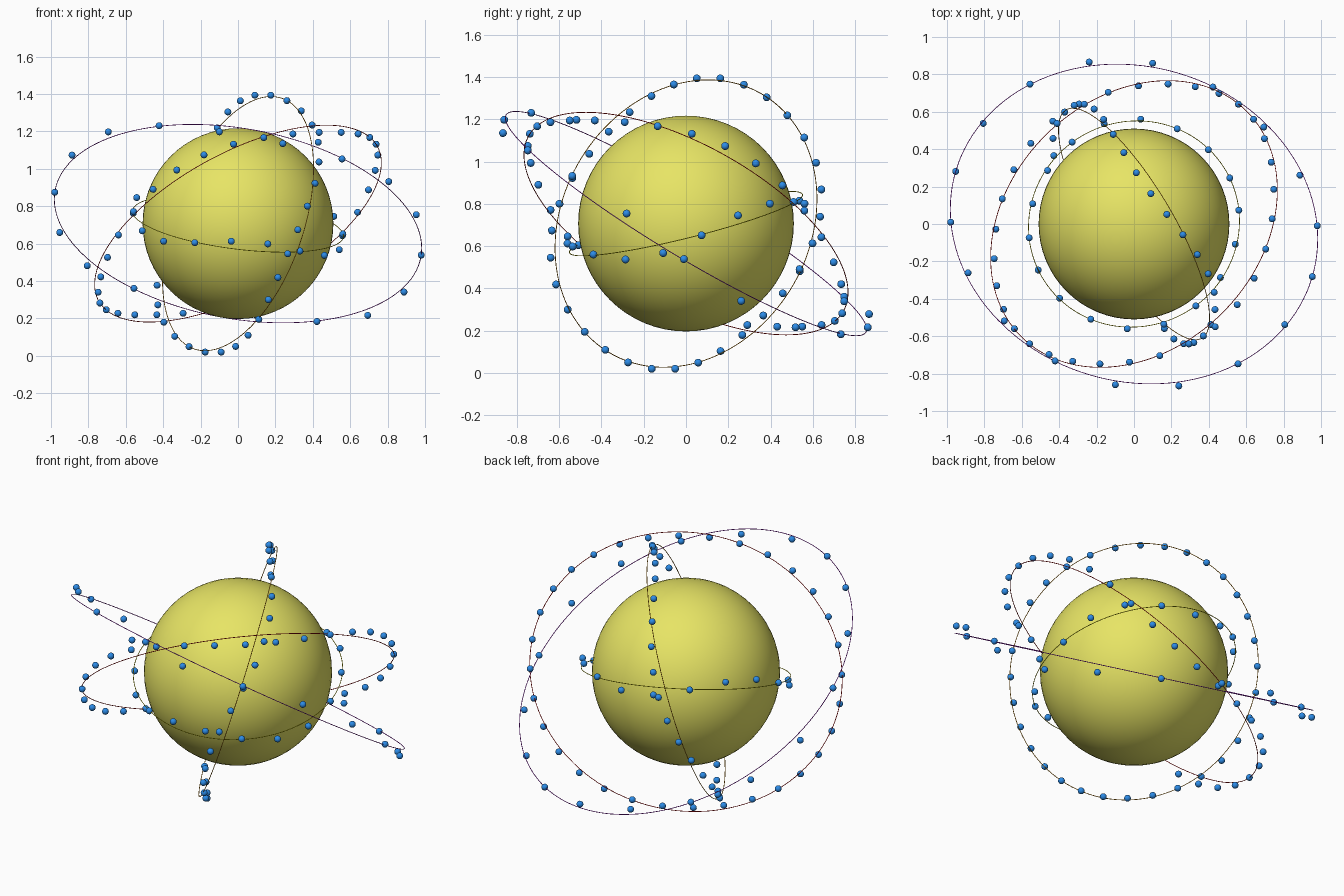
import bpy, bmesh, math
from mathutils import Vector, Matrix

cube = bpy.data.objects.get("Cube")
if cube:
    bpy.data.objects.remove(cube, do_unlink=True)

CENTRE = Vector((0, 0, 0.707))
UNIT = 0.142          # spacing between neighbouring orbits
WAVE = 0.048          # how far the beads sway out of the orbit plane
PHASE = -0.08


def material(name, colour):
    mat = bpy.data.materials.new(name)
    mat.use_nodes = True
    mat.diffuse_color = (*colour, 1)
    mat.node_tree.nodes["Principled BSDF"].inputs["Base Color"].default_value = (*colour, 1)
    return mat


def finish(obj, name, mat):
    obj.name = name
    obj.data.materials.append(mat)
    for poly in obj.data.polygons:
        poly.use_smooth = True


def orbit_frame(normal, start):
    """Rotation whose z is the orbit normal and whose x points at the first bead."""
    z = Vector(normal).normalized()
    x = Vector(start)
    x = (x - z * x.dot(z)).normalized()
    return Matrix((x, z.cross(x), z)).transposed().to_4x4()


def add_orbit(name, radius, normal, start, count, mat):
    frame = Matrix.Translation(CENTRE) @ orbit_frame(normal, start)

    # thin ring
    bpy.ops.mesh.primitive_torus_add(major_radius=radius, minor_radius=0.002,
                                     major_segments=128, minor_segments=8)
    ring = bpy.context.object
    ring.matrix_world = frame
    finish(ring, name + "_ring", mat)

    # beads swaying three times around the ring
    bm = bmesh.new()
    for i in range(count):
        t = math.tau * i / count
        spot = Vector((radius * math.cos(t), radius * math.sin(t),
                       WAVE * math.sin(3 * t + PHASE)))
        bmesh.ops.create_uvsphere(bm, u_segments=16, v_segments=10, radius=0.0185,
                                  matrix=Matrix.Translation(spot))
    mesh = bpy.data.meshes.new(name + "_beads")
    bm.to_mesh(mesh)
    bm.free()
    beads = bpy.data.objects.new(name + "_beads", mesh)
    bpy.context.collection.objects.link(beads)
    beads.matrix_world = frame
    finish(beads, name + "_beads", blue)


yellow = material("soft yellow", (0.80, 0.78, 0.13))
blue = material("bead blue", (0.025, 0.26, 0.80))
bright_yellow = material("bright yellow", (0.90, 0.85, 0.01))
orange = material("orange", (0.95, 0.40, 0.01))
red = material("bright red", (0.95, 0.01, 0.01))
purple = material("purple", (0.50, 0.03, 0.85))

# central ball
bpy.ops.mesh.primitive_uv_sphere_add(segments=64, ring_count=32, radius=0.51, location=CENTRE)
finish(bpy.context.object, "central_ball", yellow)

# orbits from the inside out
add_orbit("inner_orbit", 4 * UNIT, (0.12, -0.24, 0.963), (-0.23, -0.505, -0.105), 18, bright_yellow)
add_orbit("upright_orbit", 5 * UNIT, (0.822, 0.489, -0.29), (0.265, -0.055, 0.655), 32, orange)
add_orbit("tilted_orbit", 6 * UNIT, (-0.437, 0.437, 0.787), (0.71, -0.135, 0.465), 32, red)
add_orbit("outer_orbit", 7 * UNIT, (0.154, 0.511, 0.846), (0.418, 0.723, -0.53), 18, purple)
